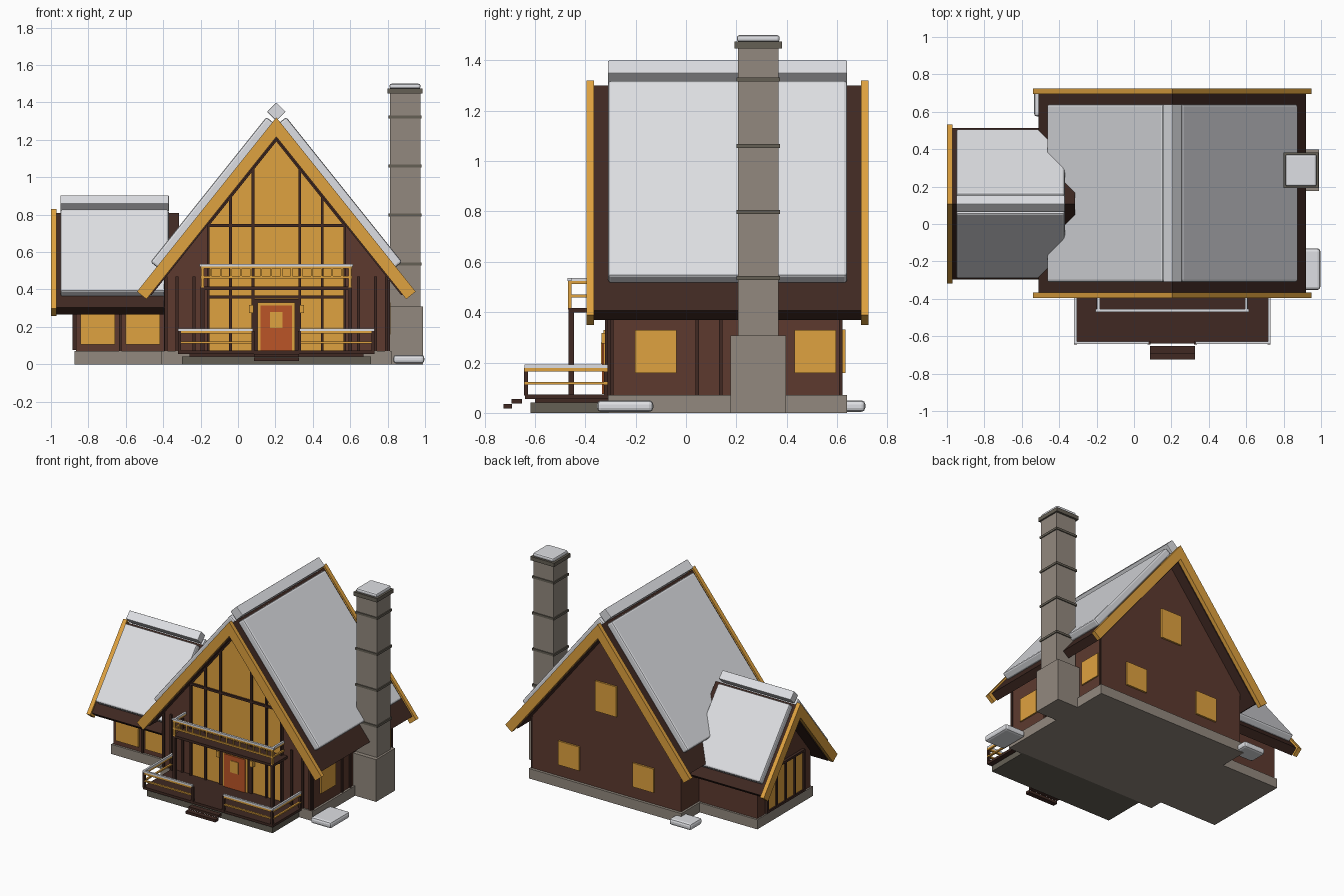
import bpy, bmesh
from math import sqrt

cube = bpy.data.objects.get("Cube")
if cube:
    bpy.data.objects.remove(cube, do_unlink=True)


def material(name, rgb):
    m = bpy.data.materials.new(name)
    m.use_nodes = True
    m.diffuse_color = (*rgb, 1)
    m.node_tree.nodes["Principled BSDF"].inputs["Base Color"].default_value = (*rgb, 1)
    return m


BROWN = material("brown timber", (0.11, 0.042, 0.028))
DARK = material("dark timber", (0.05, 0.022, 0.016))
AMBER = material("amber", (0.74, 0.36, 0.05))
SNOW = material("snow", (0.73, 0.74, 0.77))
STONE = material("stone", (0.29, 0.25, 0.21))
DARKSTONE = material("dark stone", (0.13, 0.115, 0.09))
RED = material("door red", (0.5, 0.09, 0.02))


def prism(name, profile, axis, a, b, mat, bevel=0):
    """Extrude a (horizontal, z) profile along the X or Y axis from a to b."""
    def place(h, z, t):
        return (t, h, z) if axis == "X" else (h, t, z)
    bm = bmesh.new()
    ends = [[bm.verts.new(place(h, z, t)) for h, z in profile] for t in (a, b)]
    bm.faces.new(ends[0])
    bm.faces.new(ends[1])
    n = len(profile)
    for i in range(n):
        j = (i + 1) % n
        bm.faces.new((ends[0][i], ends[0][j], ends[1][j], ends[1][i]))
    bmesh.ops.recalc_face_normals(bm, faces=bm.faces)
    mesh = bpy.data.meshes.new(name)
    bm.to_mesh(mesh)
    bm.free()
    mesh.materials.append(mat)
    obj = bpy.data.objects.new(name, mesh)
    bpy.context.collection.objects.link(obj)
    if bevel:
        mod = obj.modifiers.new("Bevel", "BEVEL")
        mod.width = bevel
        mod.segments = 2
    return obj


def box(name, x, y, z, mat, bevel=0):
    return prism(name, [(x[0], z[0]), (x[1], z[0]), (x[1], z[1]), (x[0], z[1])],
                 "Y", y[0], y[1], mat, bevel)


K = 1.25                       # roof pitch
NZ = 1 / sqrt(1 + K * K)       # slope normal
NX = K * NZ


def rafter(name, c, s, ridge, run, thick, axis, a, b, mat):
    """One sloping half of a gable, cut plumb at the ridge."""
    e = ridge - K * run
    pts = [(0, ridge), (run, e), (run - thick * NX, e - thick * NZ), (0, ridge - thick / NZ)]
    prism(name, [(c + s * d, z) for d, z in pts], axis, a, b, mat)


def gable_roof(part, c, ridge, run, board_run, axis, slab, snow, snow_run, boards, r):
    for s, side in ((-1, "low"), (1, "high")):
        rafter(f"{part}_roof_{side}", c, s, ridge, run, 0.06, axis, *slab, DARK)
        for i, (a, b) in enumerate(boards):
            rafter(f"{part}_bargeboard_{side}_{i}", c, s, ridge + 0.02, board_run, 0.065,
                   axis, a, b, AMBER)
        t = 0.055
        pts = [(0.01, 0), (snow_run, 0), (snow_run, t), (0.01, t)]
        prism(f"{part}_snow_{side}",
              [(c + s * (d + o * NX), ridge - K * d + o * NZ) for d, o in pts],
              axis, *snow, SNOW, 0.012)
    z = ridge + 0.05
    prism(f"{part}_ridge_snow", [(c - r, z), (c, z - r), (c + r, z), (c, z + r)],
          axis, *snow, SNOW, 0.004)


def gable_walls(name, c, half, apex, axis, a, b):
    prism(name, [(c - half, 0.06), (c + half, 0.06), (c + half, apex - K * half),
                 (c, apex), (c - half, apex - K * half)], axis, a, b, BROWN)


# Foundations, walls and roofs
CX, CY = 0.205, 0.108
box("main_foundation", (-0.41, 0.82), (-0.31, 0.64), (0, 0.072), STONE)
box("wing_foundation", (-0.875, -0.4), (CY - 0.32, CY + 0.32), (0, 0.07), STONE)
gable_walls("main_walls", CX, 0.6, 1.25, "Y", -0.3, 0.62)
gable_walls("wing_walls", CY, 0.305, 0.76, "X", -0.865, -0.38)
gable_roof("main", CX, 1.3, 0.715, 0.745, "Y", (-0.365, 0.695), (-0.31, 0.64), 0.63,
           ((-0.395, -0.365), (0.695, 0.725)), 0.05)
gable_roof("wing", CY, 0.81, 0.405, 0.425, "X", (-0.97, -0.315), (-0.95, -0.37), 0.36,
           ((-1.0, -0.97),), 0.045)

# Glazed front gable with mullions
HALF, APEX = 0.365, 1.2
prism("gable_glass", [(CX - HALF, 0.075), (CX + HALF, 0.075), (CX + HALF, APEX - K * HALF),
                      (CX, APEX), (CX - HALF, APEX - K * HALF)], "Y", -0.308, -0.29, AMBER)
for s in (-1, 1):
    rafter("gable_glass_trim", CX, s, APEX + 0.01, HALF + 0.008, 0.012, "Y", -0.32, -0.3, DARK)
    for off in (0.125, 0.245, HALF):
        x = CX + s * off
        box("gable_mullion", (x - 0.007, x + 0.007), (-0.322, -0.3),
            (0.075, APEX - K * off), DARK)
    for off in (0.44, 0.53, 0.59):
        x = CX + s * off
        box("front_batten", (x - 0.008, x + 0.008), (-0.312, -0.3), (0.07, 0.47), DARK)
for z in (0.36, 0.742):
    box("gable_transom", (CX - HALF, CX + HALF), (-0.322, -0.3), (z - 0.008, z + 0.008), DARK)

# Front door and lanterns
box("door_surround", (0.085, 0.325), (-0.318, -0.3), (0.07, 0.35), DARK)
box("door_frame", (0.105, 0.305), (-0.328, -0.3), (0.075, 0.33), AMBER)
box("door", (0.12, 0.29), (-0.334, -0.3), (0.075, 0.315), RED)
box("door_window", (0.172, 0.238), (-0.338, -0.33), (0.195, 0.28), AMBER)
for s in (-1, 1):
    x = CX + s * 0.135
    box("lantern", (x - 0.012, x + 0.012), (-0.335, -0.3), (0.275, 0.318), AMBER)

# Side and back windows, side battens
for y in (-0.12, 0.513):
    box("side_window", (0.8, 0.815), (y - 0.083, y + 0.083), (0.158, 0.33), AMBER)
for y in (-0.295, 0.045, 0.138, 0.615):
    box("side_batten", (0.8, 0.813), (y - 0.007, y + 0.007), (0.07, 0.45), DARK)
for x, z, h in ((-0.095, 0.245, 0.087), (0.505, 0.245, 0.087), (CX, 0.74, 0.11)):
    box("back_window", (x - 0.085, x + 0.085), (0.61, 0.633), (z - h, z + h), AMBER)

# Wing windows and glazed wing end
for x in (-0.75, -0.51):
    box("wing_window", (x - 0.092, x + 0.092), (CY - 0.318, CY - 0.29), (0.105, 0.275), AMBER)
box("wing_batten", (-0.637, -0.622), (CY - 0.316, CY - 0.29), (0.07, 0.32), DARK)
box("wing_end_glass", (-0.875, -0.86), (CY - 0.21, CY + 0.21), (0.09, 0.37), AMBER)
for i in range(5):
    y = CY - 0.21 + i * 0.105
    box("wing_end_mullion", (-0.885, -0.86), (y - 0.008, y + 0.008), (0.08, 0.38), DARK)
for z in (0.085, 0.375):
    box("wing_end_rail", (-0.885, -0.86), (CY - 0.218, CY + 0.218), (z - 0.008, z + 0.008), DARK)

# Chimney
MY = 0.287
box("chimney_base", (0.8, 0.99), (MY - 0.11, MY + 0.11), (0, 0.308), STONE)
box("chimney_shaft", (0.812, 0.975), (MY - 0.08, MY + 0.08), (0.3, 1.45), STONE)
for z in (0.535, 0.797, 1.06, 1.323):
    box("chimney_band", (0.805, 0.982), (MY - 0.087, MY + 0.087), (z - 0.008, z + 0.008), DARKSTONE)
box("chimney_cap", (0.798, 0.987), (MY - 0.095, MY + 0.095), (1.447, 1.475), DARKSTONE)
box("chimney_snow", (0.81, 0.976), (MY - 0.085, MY + 0.085), (1.473, 1.5), SNOW, 0.01)

# Deck, steps and deck railing
box("deck_base", (-0.3, 0.71), (-0.617, -0.3), (0, 0.042), DARKSTONE)
box("deck_beam", (-0.26, 0.67), (-0.6, -0.3), (0.04, 0.06), DARK)
box("deck_floor", (-0.32, 0.73), (-0.64, -0.3), (0.056, 0.074), DARK)
box("upper_step", (0.085, 0.325), (-0.692, -0.652), (0.038, 0.056), DARK)
box("lower_step", (0.085, 0.325), (-0.725, -0.69), (0.017, 0.036), DARK)


def rail_run(x, y):
    for name, z, h, mat in (("deck_mid_rail", 0.117, 0.005, AMBER),
                            ("deck_top_rail", 0.172, 0.007, AMBER),
                            ("deck_rail_snow", 0.185, 0.007, SNOW)):
        box(name, x, y, (z - h, z + h), mat)


for s in (-1, 1):
    inner, outer = CX + s * 0.125, CX + s * 0.525
    rail_run(sorted((inner, outer)), (-0.642, -0.628))
    edge = sorted((outer, outer - s * 0.014))
    rail_run(edge, (-0.628, -0.31))
    for x in (inner, outer - s * 0.008):
        box("deck_post", (x - 0.008, x + 0.008), (-0.644, -0.628), (0.07, 0.178), DARK)
    box("deck_post", edge, (-0.325, -0.31), (0.07, 0.178), DARK)

# Balcony with posts and railing
BX = 0.405
box("balcony_floor", (CX - BX, CX + BX), (-0.467, -0.3), (0.398, 0.416), DARK)
for s in (-1, 1):
    x = CX + s * (BX - 0.01)
    box("balcony_post", (x - 0.01, x + 0.01), (-0.467, -0.445), (0.07, 0.4), DARK)
    box("balcony_end_post", (x - 0.008, x + 0.008), (-0.468, -0.454), (0.41, 0.525), AMBER)
    for z in (0.465, 0.518):
        box("balcony_side_rail", (x - 0.006, x + 0.006), (-0.455, -0.33), (z - 0.006, z + 0.006), AMBER)
    box("balcony_side_snow", (x - 0.007, x + 0.007), (-0.455, -0.33), (0.524, 0.536), SNOW)
for z in (0.465, 0.518):
    box("balcony_rail", (CX - BX, CX + BX), (-0.468, -0.456), (z - 0.006, z + 0.006), AMBER)
box("balcony_rail_snow", (CX - BX - 0.006, CX + BX + 0.006), (-0.47, -0.454), (0.524, 0.536), SNOW)
for i in range(1, 15):
    x = CX - BX + i * BX * 2 / 15
    box("baluster", (x - 0.005, x + 0.005), (-0.466, -0.458), (0.465, 0.518), AMBER)

# Snow drifts on the ground
box("snow_drift_right", (0.83, 0.996), (-0.353, -0.13), (0.004, 0.05), SNOW, 0.016)
box("snow_drift_back", (-0.535, -0.36), (0.575, 0.712), (0.004, 0.05), SNOW, 0.016)
